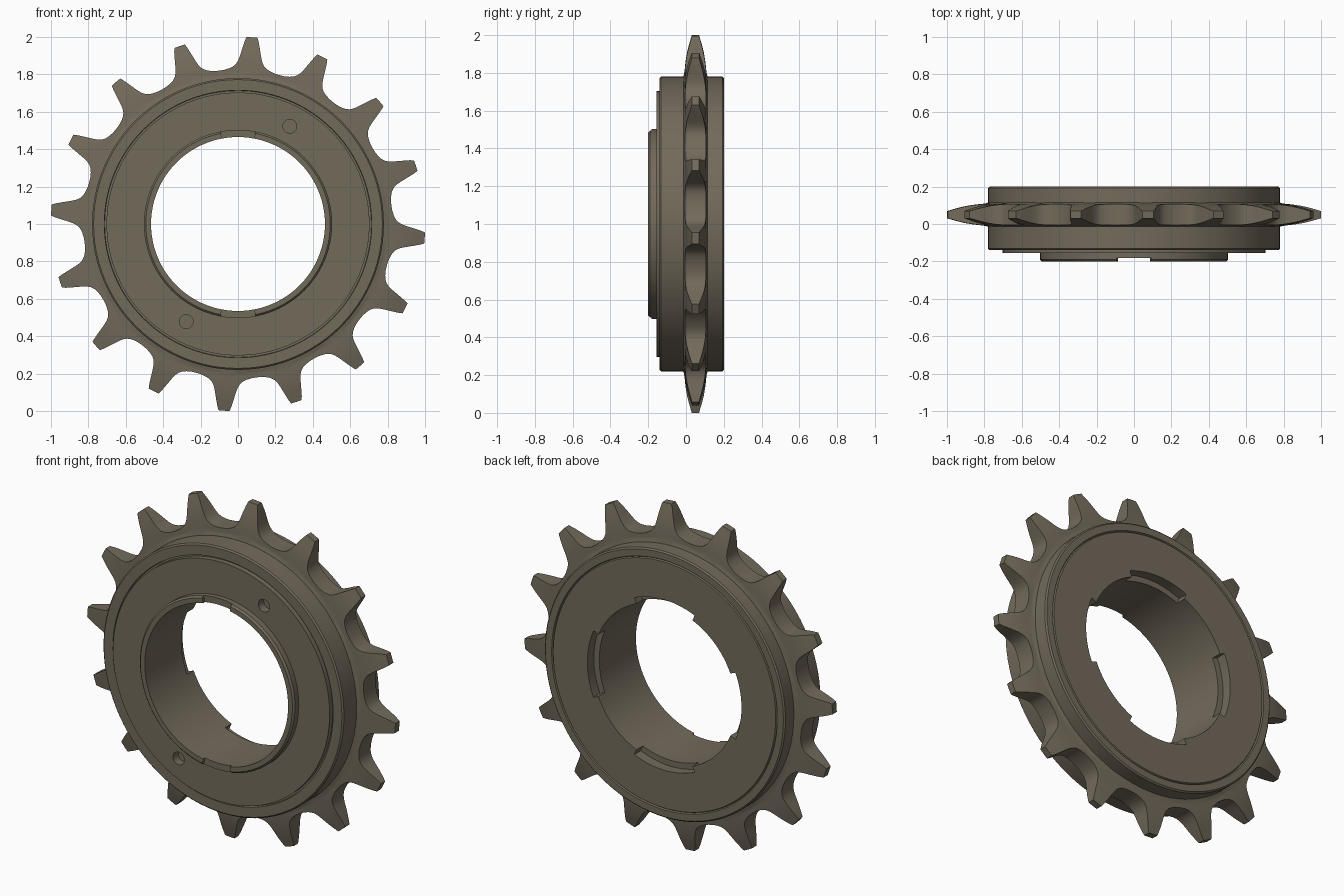
import bpy, bmesh, math
from math import sin, cos, pi, radians

if "Cube" in bpy.data.objects:
    bpy.data.objects.remove(bpy.data.objects["Cube"])

N = 16            # teeth
LEAN = 4.3        # clockwise offset of the first tooth, degrees
CZ = 1.0          # axle height

mat = bpy.data.materials.new("dark_steel")
mat.diffuse_color = (0.17, 0.145, 0.105, 1)
mat.use_nodes = True
mat.node_tree.nodes["Principled BSDF"].inputs["Base Color"].default_value = mat.diffuse_color


def pt(r, a, y):
    """Point at radius r, angle a clockwise from the top, depth y."""
    return (r * sin(a), y, CZ + r * cos(a))


def make(name, bm, closed=True):
    bmesh.ops.recalc_face_normals(bm, faces=bm.faces)
    me = bpy.data.meshes.new(name)
    bm.to_mesh(me)
    bm.free()
    ob = bpy.data.objects.new(name, me)
    bpy.context.collection.objects.link(ob)
    me.materials.append(mat)
    return ob


def sweep(name, sections, loop):
    """Skin a row of equal closed cross-sections around the axle."""
    bm = bmesh.new()
    rows = [[bm.verts.new(p) for p in s] for s in sections]
    n, m = len(rows), len(rows[0])
    for i in range(n if loop else n - 1):
        a, b = rows[i], rows[(i + 1) % n]
        for j in range(m):
            k = (j + 1) % m
            bm.faces.new((a[j], a[k], b[k], b[j]))
    if not loop:
        bm.faces.new(rows[0])
        bm.faces.new(rows[-1])
    return make(name, bm)


def lathe(name, profile, start=0, end=360, steps=96):
    loop = end - start >= 360
    count = steps if loop else steps + 1
    angles = [radians(start + (end - start) * i / steps) for i in range(count)]
    return sweep(name, [[pt(r, a, y) for r, y in profile] for a in angles], loop)


def cut(target, cutter):
    cutter.hide_render = True
    mod = target.modifiers.new("cut", 'BOOLEAN')
    mod.operation = 'DIFFERENCE'
    mod.solver = 'EXACT'
    mod.object = cutter
    bpy.ops.object.select_all(action='DESELECT')
    bpy.context.view_layer.objects.active = target
    target.select_set(True)
    bpy.ops.object.modifier_apply(modifier=mod.name)
    bpy.data.objects.remove(cutter)


def smooth(ob, angle):
    bpy.ops.object.select_all(action='DESELECT')
    bpy.context.view_layer.objects.active = ob
    ob.select_set(True)
    bpy.ops.object.shade_smooth_by_angle(angle=radians(angle))


# Hub body: drum, cover plate with a fine seam on each face, front collar
hub = lathe("hub_body", [
    (0.465, 0.2), (0.722, 0.2), (0.727, 0.192), (0.732, 0.2), (0.772, 0.2),
    (0.78, 0.192), (0.78, -0.132), (0.772, -0.14), (0.715, -0.14),
    (0.713, -0.125), (0.703, -0.125), (0.703, -0.155), (0.503, -0.155),
    (0.503, -0.19), (0.493, -0.2), (0.465, -0.2)])

# Tool notches: four arcs at the back of the bore, two in the front collar
for q in range(4):
    cut(hub, lathe("back_notch_cutter",
                   [(0.42, 0.14), (0.5, 0.14), (0.5, 0.25), (0.42, 0.25)],
                   q * 90 - 23, q * 90 + 23, 14))
for q in (0, 180):
    cut(hub, lathe("collar_notch_cutter",
                   [(0.42, -0.25), (0.55, -0.25), (0.55, -0.183), (0.42, -0.183)],
                   q - 10.7, q + 10.7, 6))

# Pin holes in the cover plate
for s in (1, -1):
    bpy.ops.mesh.primitive_cylinder_add(
        vertices=24, radius=0.037, depth=0.1,
        location=(0.277 * s, -0.155, CZ + 0.522 * s), rotation=(pi / 2, 0, 0))
    cut(hub, bpy.context.object)
smooth(hub, 30)

# Toothed ring: half tooth outline as (degrees from tooth centre, radius)
half = [(0, 1.001), (1.7, 1.001), (2.2, 0.978), (2.7, 0.95), (3.2, 0.922),
        (3.7, 0.896), (4.3, 0.873), (5.1, 0.855), (6.2, 0.842), (7.5, 0.834),
        (9.2, 0.828)]
tooth = [(-a, r) for a, r in half[:0:-1]] + half + [(11.25, 0.826)]

# Half thickness of the ring against radius
thick = [(0.77, 0.066), (0.782, 0.064), (0.8, 0.058), (0.83, 0.056), (0.87, 0.051),
         (0.91, 0.044), (0.95, 0.034), (0.98, 0.025), (1.01, 0.017)]


def half_thickness(r):
    for (r0, h0), (r1, h1) in zip(thick, thick[1:]):
        if r <= r1:
            return h0 + (h1 - h0) * (r - r0) / (r1 - r0)
    return thick[-1][1]


sections = []
STEPS = 9
for t in range(N):
    for a, rim in tooth:
        ang = radians(LEAN + t * 360 / N + a)
        radii = [0.77 + (rim - 0.77) * i / STEPS for i in range(STEPS + 1)]
        front = [pt(r, ang, 0.05 - half_thickness(r)) for r in radii]
        back = [pt(r, ang, 0.05 + half_thickness(r)) for r in reversed(radii)]
        sections.append(front + back)
ring = sweep("toothed_ring", sections, True)
smooth(ring, 35)
